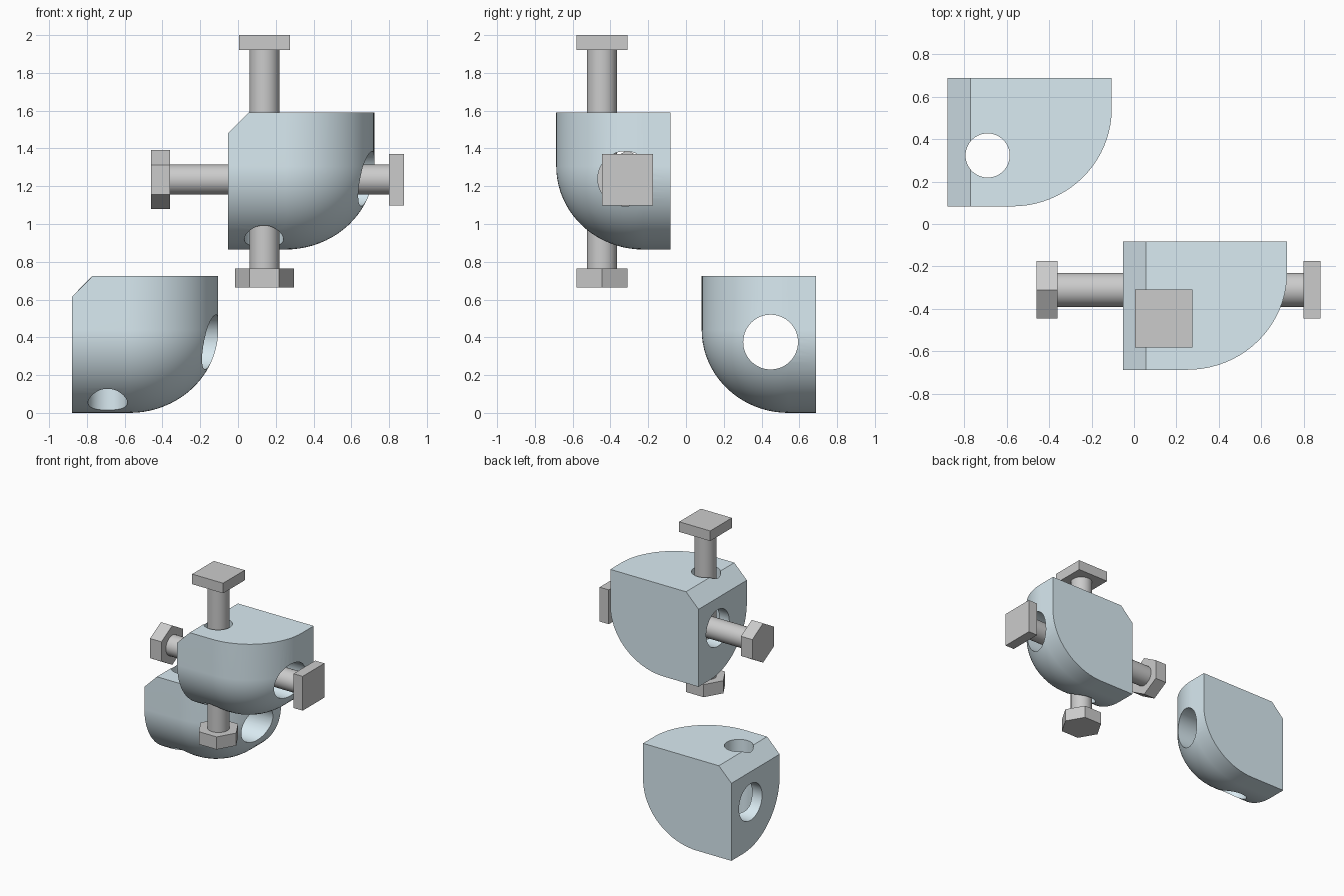
import bpy, bmesh, math
from mathutils import Vector, Matrix

if "Cube" in bpy.data.objects:
    bpy.data.objects.remove(bpy.data.objects["Cube"])

blue = bpy.data.materials.new("light_blue")
blue.diffuse_color = (0.70, 0.83, 0.89, 1)
blue.use_nodes = True
blue.node_tree.nodes["Principled BSDF"].inputs["Base Color"].default_value = blue.diffuse_color


def new_object(name, bm):
    mesh = bpy.data.meshes.new(name)
    bmesh.ops.recalc_face_normals(bm, faces=bm.faces)
    bm.to_mesh(mesh)
    bm.free()
    ob = bpy.data.objects.new(name, mesh)
    bpy.context.collection.objects.link(ob)
    return ob


def activate(ob):
    bpy.ops.object.select_all(action='DESELECT')
    ob.select_set(True)
    bpy.context.view_layer.objects.active = ob


def prism(name, axis, center, r, lo, hi, sides=48, turn=0.0):
    """Cylinder or prism from lo to hi along the x or z axis."""
    bm = bmesh.new()
    bmesh.ops.create_cone(bm, cap_ends=True, segments=sides, radius1=r, radius2=r,
                          depth=hi - lo, matrix=Matrix.Rotation(turn, 4, 'Z'))
    ob = new_object(name, bm)
    mid = (lo + hi) / 2
    if axis == 'x':
        ob.data.transform(Matrix.Rotation(math.pi / 2, 4, 'Y'))
        ob.location = (mid, center[0], center[1])
    else:
        ob.location = (center[0], center[1], mid)
    if sides > 8:
        activate(ob)
        bpy.ops.object.shade_smooth_by_angle(angle=math.radians(30))
    return ob


# Corner block: box with one corner and its three edges fully rounded
size = Vector((0.775, 0.605, 0.725))
radius = Vector((0.47, 0.46, 0.44))
bm = bmesh.new()
bmesh.ops.create_cube(bm, size=1)
for v in bm.verts:
    v.co = Vector([(v.co[i] + 0.5) * size[i] / radius[i] for i in range(3)])
corner = next(v for v in bm.verts if v.co.x > 0.5 and v.co.y < 0.5 and v.co.z < 0.5)
bmesh.ops.bevel(bm, geom=list(corner.link_edges), offset=1.0, segments=20,
                profile=0.5, affect='EDGES')
for v in bm.verts:
    v.co = Vector([v.co[i] * radius[i] for i in range(3)])
# Chamfer along the top left edge
edge = [e for e in bm.edges
        if all(v.co.x < 1e-4 and v.co.z > size.z - 1e-4 for v in e.verts)]
bmesh.ops.bevel(bm, geom=edge, offset=0.11, segments=1, profile=0.5, affect='EDGES')
lower = new_object("lower_corner_block", bm)
lower.data.materials.append(blue)

# Two crossing through holes
cutters = [prism("cross_hole", 'x', (0.365, 0.375), 0.145, -0.3, 1.1, 64),
           prism("upright_hole", 'z', (0.19, 0.24), 0.104, -0.3, 1.1, 64)]
for c in cutters:
    c.hide_render = True
    c.data.materials.append(blue)
    mod = lower.modifiers.new("hole", 'BOOLEAN')
    mod.operation = 'DIFFERENCE'
    mod.solver = 'EXACT'
    mod.object = c
    activate(lower)
    bpy.ops.object.modifier_apply(modifier=mod.name)
for c in cutters:
    bpy.data.objects.remove(c)
activate(lower)
bpy.ops.object.shade_smooth_by_angle(angle=math.radians(30))
lower.modifiers.new("normals", 'WEIGHTED_NORMAL').keep_sharp = True
lower.location = (-0.88, 0.083, 0)

# Second block, raised and moved forward
upper = lower.copy()
upper.name = "upper_corner_block"
bpy.context.collection.objects.link(upper)
upper.location = (-0.053, -0.687, 0.865)

# Bolts: shaft, square head at the far end, hexagon nut at the near end
bolts = [("cross", 'x', (-0.31, 1.235), -0.46, -0.36, 0.80, 0.88, 0.5),
         ("upright", 'z', (0.14, -0.445), 0.665, 0.765, 1.92, 2.0, 0.5)]
for name, axis, c, a, b, d, e, t in bolts:
    prism(name + "_bolt_shaft", axis, c, 0.08, b - 0.01, d + 0.01, 48)
    prism(name + "_bolt_square_head", axis, c, 0.136 * math.sqrt(2), d, e, 4, math.pi / 4)
    prism(name + "_bolt_hex_nut", axis, c, 0.156, a, b, 6, math.pi / 2)
